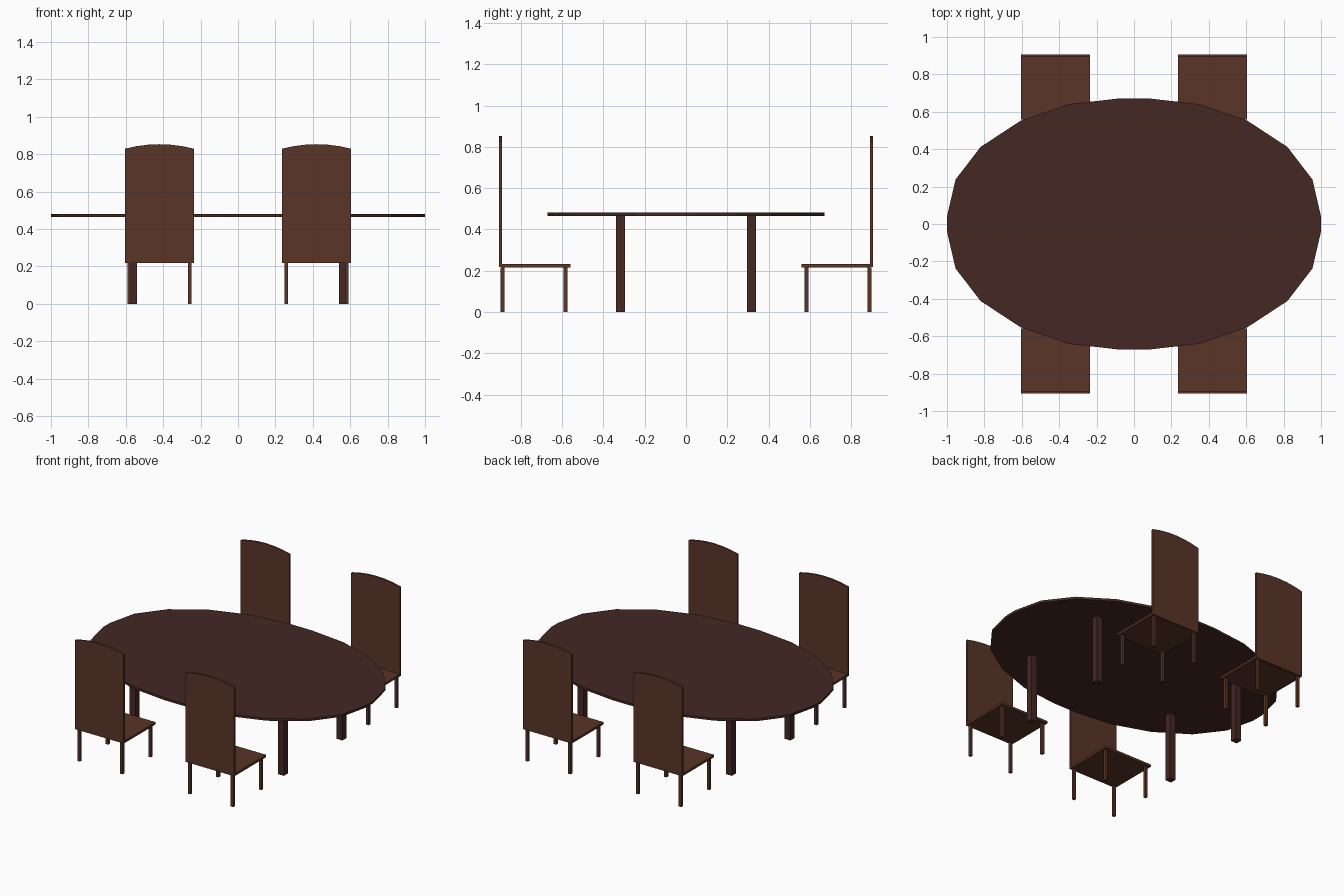
import bpy, bmesh
from math import sin, cos, asin

if "Cube" in bpy.data.objects:
    bpy.data.objects.remove(bpy.data.objects["Cube"])


def material(name, color):
    m = bpy.data.materials.new(name)
    m.diffuse_color = (*color, 1)
    m.use_nodes = True
    m.node_tree.nodes["Principled BSDF"].inputs["Base Color"].default_value = m.diffuse_color
    return m


TABLE = material("dark_wood", (0.058, 0.021, 0.017))
CHAIR = material("red_wood", (0.100, 0.035, 0.020))


def finish(name, bm, mat):
    bmesh.ops.recalc_face_normals(bm, faces=bm.faces)
    me = bpy.data.meshes.new(name)
    bm.to_mesh(me)
    bm.free()
    me.materials.append(mat)
    bpy.context.collection.objects.link(bpy.data.objects.new(name, me))


def box(name, xs, ys, zs, mat):
    bm = bmesh.new()
    bmesh.ops.create_cube(bm, size=1)
    for v in bm.verts:
        v.co = [(a + b) / 2 + c * abs(b - a) for c, (a, b) in zip(v.co, (xs, ys, zs))]
    finish(name, bm, mat)


def slab(name, outline, offset, mat):
    """Extrude a closed outline of 3D points along offset."""
    bm = bmesh.new()
    face = bm.faces.new([bm.verts.new(p) for p in outline])
    ext = bmesh.ops.extrude_face_region(bm, geom=[face])
    bmesh.ops.translate(bm, vec=offset,
                        verts=[g for g in ext["geom"] if isinstance(g, bmesh.types.BMVert)])
    finish(name, bm, mat)


# Oval table top: one quadrant mirrored into all four
quad = [(1.0, 0.04), (0.954, 0.238), (0.82, 0.412), (0.605, 0.553), (0.354, 0.64), (0.09, 0.67)]
half = quad + [(-x, y) for x, y in reversed(quad)]
oval = half + [(-x, -y) for x, y in half]
slab("table_top", [(x, y, 0.465) for x, y in oval], (0, 0, 0.016), TABLE)

# Arched chair back profile, relative to the chair centre
W, SIDE, TOP, ARCH = 0.185, 0.829, 0.853, 6
rise = TOP - SIDE
R = (W * W + rise * rise) / (2 * rise)
A = asin(W / R)
arch = [(R * sin(A - 2 * A * i / ARCH), TOP - R + R * cos(A - 2 * A * i / ARCH))
        for i in range(ARCH + 1)]
back = [(-W, 0.218), (W, 0.218)] + arch

for sx, side in ((-1, "left"), (1, "right")):
    for sy, end in ((-1, "front"), (1, "rear")):
        tag = f"{end}_{side}"
        # Table leg
        box(f"table_leg_{tag}", (sx * 0.541, sx * 0.586), (sy * 0.296, sy * 0.34),
            (0, 0.465), TABLE)
        # Chair seat, back and legs
        cx = sx * 0.42
        box(f"chair_seat_{tag}", (cx - W, cx + W), (sy * 0.558, sy * 0.892),
            (0.217, 0.233), CHAIR)
        slab(f"chair_back_{tag}", [(cx + x, sy * 0.892, z) for x, z in back],
             (0, sy * 0.013, 0), CHAIR)
        for lx in (-1, 1):
            for k, (y0, y1) in enumerate(((0.573, 0.592), (0.879, 0.897))):
                x = cx + lx * 0.1625
                box(f"chair_leg_{tag}_{'inner' if lx != sx else 'outer'}_{k + 1}",
                    (x - 0.0095, x + 0.0095), (sy * y0, sy * y1), (0, 0.217), CHAIR)
